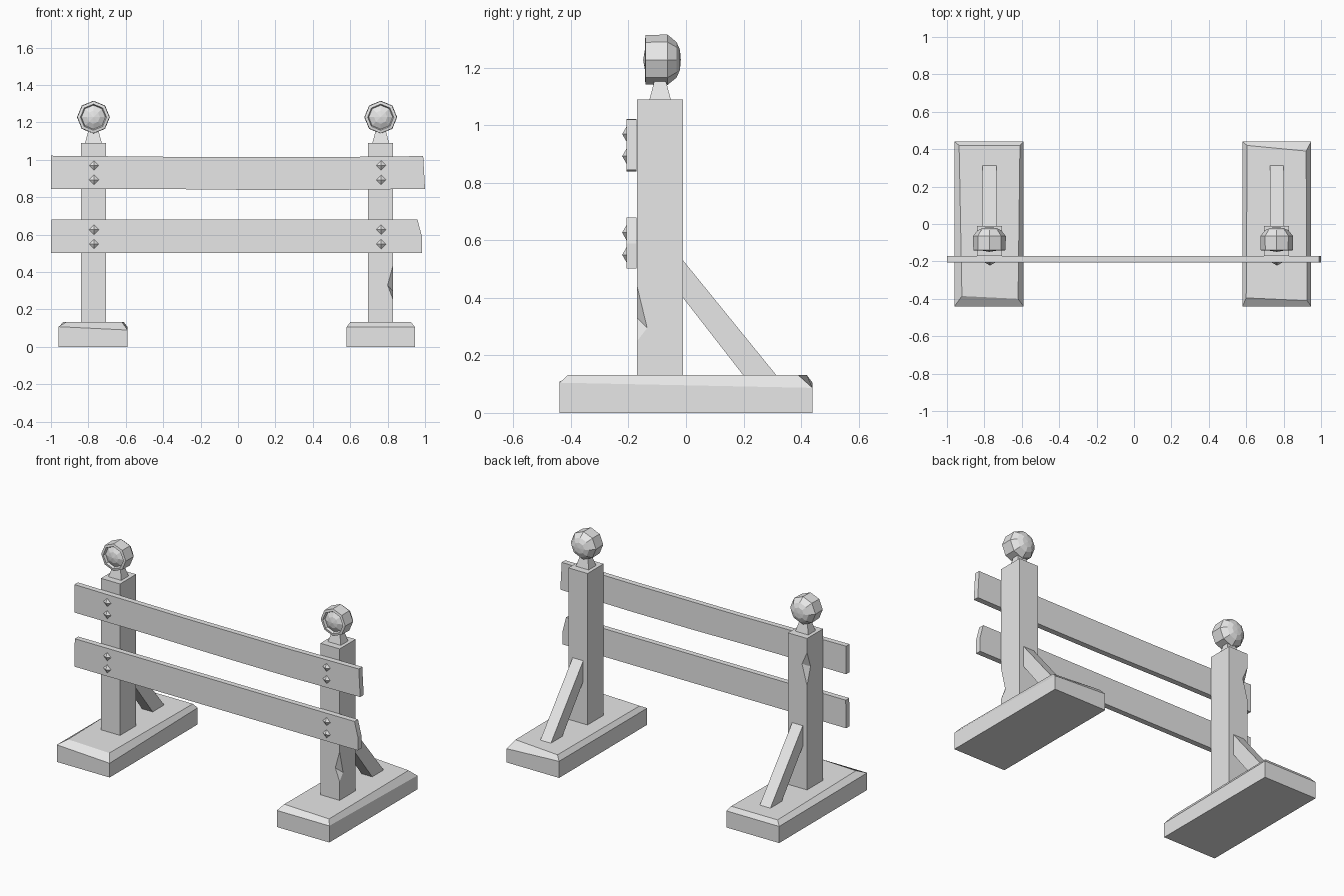
import bpy
import bmesh
from math import sin, cos, pi

if "Cube" in bpy.data.objects:
    bpy.data.objects.remove(bpy.data.objects["Cube"], do_unlink=True)

grey = bpy.data.materials.new("plain grey")
grey.use_nodes = True
grey.diffuse_color = (0.8, 0.8, 0.8, 1)
grey.node_tree.nodes["Principled BSDF"].inputs["Base Color"].default_value = (0.8, 0.8, 0.8, 1)


def finish(name, bm):
    bmesh.ops.remove_doubles(bm, verts=bm.verts, dist=0.0001)
    bmesh.ops.recalc_face_normals(bm, faces=bm.faces)
    mesh = bpy.data.meshes.new(name)
    bm.to_mesh(mesh)
    bm.free()
    mesh.materials.append(grey)
    obj = bpy.data.objects.new(name, mesh)
    bpy.context.scene.collection.objects.link(obj)
    return obj


def loft(name, rings):
    """Skin equal rings of points and cap both ends."""
    bm = bmesh.new()
    loops = [[bm.verts.new(p) for p in ring] for ring in rings]
    n = len(loops[0])
    for a, b in zip(loops, loops[1:]):
        for i in range(n):
            j = (i + 1) % n
            bm.faces.new((a[i], a[j], b[j], b[i]))
    bm.faces.new(loops[0])
    bm.faces.new(loops[-1])
    return finish(name, bm)


def rect(x0, x1, y0, y1, z):
    return [(x0, y0, z), (x1, y0, z), (x1, y1, z), (x0, y1, z)]


def post(name, x, k, low, high, on_next, on_prev):
    """Square post with a chip knocked out of corner edge k."""
    bm = bmesh.new()
    b, t = ([bm.verts.new(p) for p in rect(x - 0.067, x + 0.067, -0.17, -0.01, z)]
            for z in (0.13, 1.09))
    cx, cy, _ = b[k].co
    lo, hi = bm.verts.new((cx, cy, low)), bm.verts.new((cx, cy, high))
    nxt, prv = bm.verts.new(on_next), bm.verts.new(on_prev)
    for i in range(4):
        j = (i + 1) % 4
        face = [b[i], b[j], t[j], t[i]]
        if i == k:
            face += [hi, nxt, lo]
        elif j == k:
            face = [b[i], b[j], lo, prv, hi, t[j], t[i]]
        bm.faces.new(face)
    bm.faces.new((hi, nxt, prv))
    bm.faces.new((lo, prv, nxt))
    bm.faces.new(b)
    bm.faces.new(t)
    return finish(name, bm)


def lamp(name, x):
    """Eight-sided lamp head facing forward, with a sunken domed lens."""
    profile = [(0.088, -0.065), (0.086, -0.14), (0.07, -0.143), (0.064, -0.128),
               (0.035, -0.143), (0.0, -0.149)]
    back = [(0.0, -0.018), (0.035, -0.021), (0.062, -0.033)]
    bm = bmesh.new()
    loops = []
    for r, y in back + profile:
        if r == 0:
            loops.append([bm.verts.new((x, y, 1.228))] * 8)
        else:
            loops.append([bm.verts.new((x + r * sin(i * pi / 4), y, 1.228 + r * cos(i * pi / 4)))
                          for i in range(8)])
    for a, b in zip(loops, loops[1:]):
        for i in range(8):
            j = (i + 1) % 8
            bm.faces.new(dict.fromkeys((a[i], a[j], b[j], b[i])))
    return finish(name, bm)


# Worn feet: each has an uneven chamfer around the top
loft("right_foot", [
    rect(-0.96, -0.59, -0.44, 0.44, 0),
    [(-0.96, -0.44, 0.108), (-0.59, -0.44, 0.09), (-0.59, 0.44, 0.105), (-0.96, 0.44, 0.105)],
    [(-0.92, -0.385, 0.132), (-0.62, -0.4, 0.132), (-0.61, 0.42, 0.132), (-0.935, 0.42, 0.132)]])
loft("left_foot", [
    rect(0.58, 0.947, -0.44, 0.44, 0),
    [(0.58, -0.44, 0.105), (0.947, -0.44, 0.105), (0.947, 0.44, 0.087), (0.58, 0.44, 0.105)],
    [(0.60, -0.395, 0.132), (0.925, -0.41, 0.132), (0.92, 0.39, 0.132), (0.605, 0.42, 0.132)]])

# Posts with a chipped edge each
post("right_post", -0.773, 3, 0.79, 1.0, (-0.84, -0.045, 0.9), (-0.805, -0.01, 0.92))
post("left_post", 0.763, 1, 0.25, 0.44, (0.83, -0.135, 0.295), (0.8, -0.17, 0.33))

# Necks, lamps and rear braces
for side, x in (("right", -0.773), ("left", 0.763)):
    loft(side + "_neck", [rect(x - 0.045, x + 0.045, -0.127, -0.053, 1.09),
                          rect(x - 0.027, x + 0.027, -0.11, -0.07, 1.155)])
    lamp(side + "_lamp", x)
    outline = [(-0.01, 0.53), (-0.01, 0.4), (0.2, 0.13), (0.315, 0.13)]
    loft(side + "_brace", [[(x + dx, y, z) for y, z in outline] for dx in (-0.037, 0.037)])

# Slightly crooked rails
rails = {
    "upper_rail": [(-1, 0.845), (-0.5, 0.845), (0.1, 0.839), (0.5, 0.839), (1, 0.845),
                   (0.99, 1.02), (0.5, 1.015), (-0.23, 1.015), (-1, 1.022)],
    "lower_rail": [(-1, 0.503), (0.983, 0.503), (0.983, 0.59), (0.96, 0.68), (-0.997, 0.68)],
}
for name, outline in rails.items():
    loft(name, [[(x, y, z) for x, z in outline] for y in (-0.207, -0.172)])

# Pointed bolt heads
for side, x in (("right", -0.77), ("left", 0.765)):
    for i, z in enumerate((0.97, 0.893, 0.627, 0.55)):
        bm = bmesh.new()
        r = 0.028
        ring = [bm.verts.new((x + r * cos(k * pi / 2), -0.206, z + r * sin(k * pi / 2)))
                for k in range(4)]
        tip = bm.verts.new((x, -0.222, z))
        for k in range(4):
            bm.faces.new((ring[k], ring[(k + 1) % 4], tip))
        bm.faces.new(ring)
        finish(f"{side}_bolt_{i + 1}", bm)
